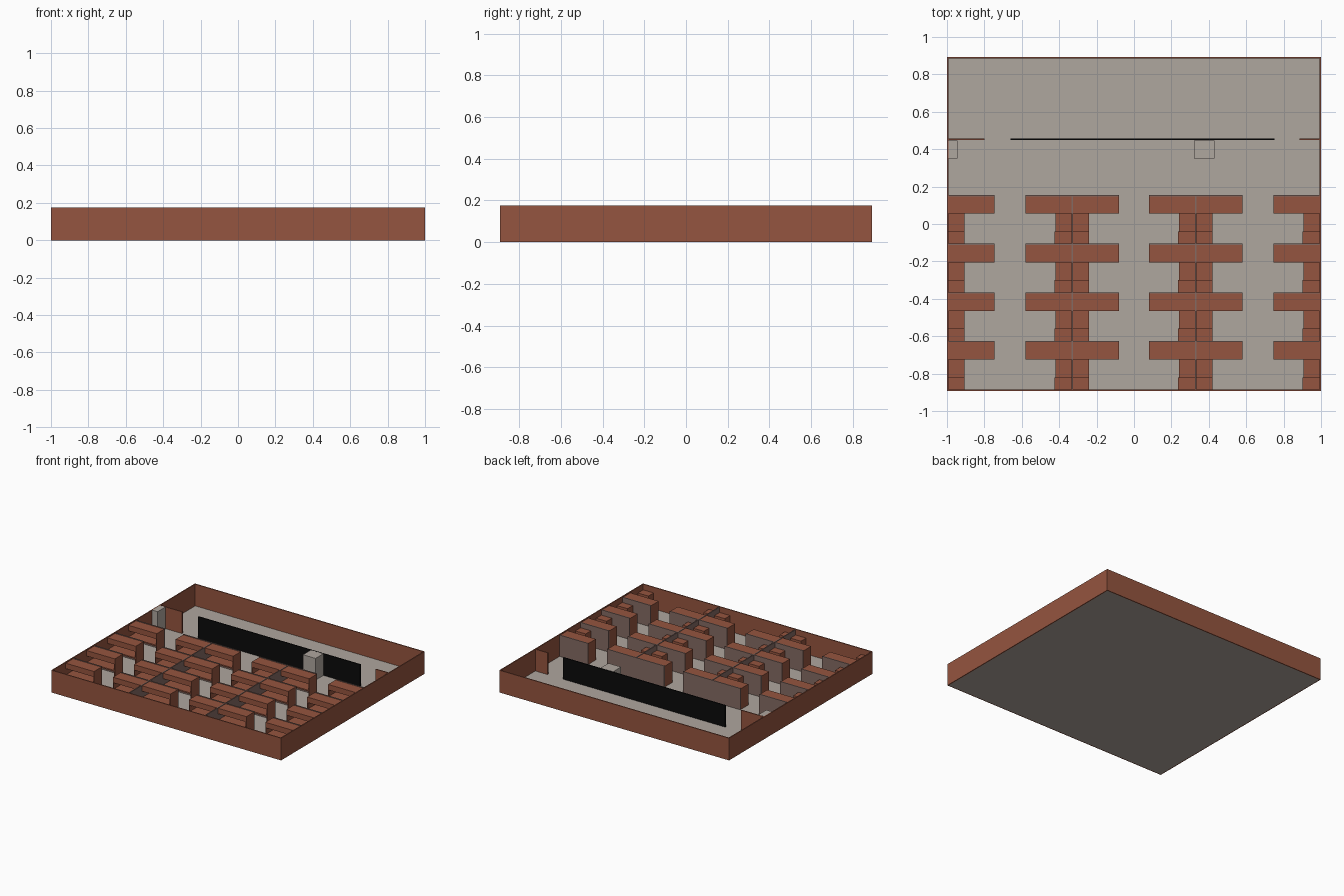
import bpy

if "Cube" in bpy.data.objects:
    bpy.data.objects.remove(bpy.data.objects["Cube"])


def material(name, rgb):
    m = bpy.data.materials.new(name)
    m.diffuse_color = (*rgb, 1)
    m.use_nodes = True
    m.node_tree.nodes["Principled BSDF"].inputs["Base Color"].default_value = m.diffuse_color
    return m


BROWN = material("red brown wood", (0.30, 0.09, 0.05))
FLOOR = material("warm grey", (0.43, 0.385, 0.345))
FABRIC = material("taupe fabric", (0.23, 0.145, 0.125))
BLACK = material("black", (0.003, 0.003, 0.003))


def box(name, x0, x1, y0, y1, z0, z1, mat):
    """Box between two corners, in any x order."""
    x0, x1 = min(x0, x1), max(x0, x1)
    bpy.ops.mesh.primitive_cube_add(
        size=1, location=((x0 + x1) / 2, (y0 + y1) / 2, (z0 + z1) / 2))
    o = bpy.context.object
    o.name = name
    o.scale = (x1 - x0, y1 - y0, z1 - z0)
    bpy.ops.object.transform_apply(location=False, rotation=False, scale=True)
    o.data.materials.append(mat)
    return o


H = 0.175      # room height
D = 0.893      # half depth
T = 0.008      # wall thickness
P = 0.172      # partition height

# Floor slab and outer walls
box("floor", -1 + T, 1 - T, -D + T, D - T, 0, 0.004, FLOOR)
box("front_wall", -1, 1, -D, -D + T, 0, H, BROWN)
box("back_wall", -1, 1, D - T, D, 0, H, BROWN)
for s, side in ((-1, "left"), (1, "right")):
    box(side + "_wall", s, s * (1 - T), -D + T, D - T, 0, H, BROWN)

# Rear divider: dark screen between two wall stubs
box("dark_screen", -0.66, 0.75, 0.448, 0.456, 0.004, H, BLACK)
box("left_stub_wall", -1 + T, -0.80, 0.448, 0.456, 0.004, H, BROWN)
box("right_stub_wall", 0.885, 1 - T, 0.448, 0.456, 0.004, H, BROWN)

# Columns and the floor strip leading to one of them
box("left_column", -1 + T, -0.945, 0.35, 0.447, 0.004, H, FLOOR)
box("middle_column", 0.32, 0.43, 0.35, 0.447, 0.004, H, FLOOR)
box("floor_strip", 0.328, 0.334, 0.158, 0.35, 0.004, 0.01, FLOOR)

# Long partitions between back-to-back cubicles
for x in (-0.331, 0.331):
    box("spine_partition", x - 0.004, x + 0.004, -D + T, 0.155, 0.004, P, FABRIC)


def cubicle(x, d, y, y_end):
    """Workstation opening in direction d from a spine at x, back panel at y."""
    a, b = x + d * 0.004, x + d * 0.25
    box("back_partition", a, b, y - 0.007, y, 0.004, P, FABRIC)
    box("overhead_cabinet", a, b, y - 0.10, y - 0.007, 0.125, P - 0.004, BROWN)
    box("main_desk", a, b - d * 0.006, y - 0.10, y - 0.007, 0.066, 0.076, BROWN)
    box("end_panel", b - d * 0.006, b, y - 0.10, y - 0.007, 0.004, 0.125, BROWN)
    box("side_desk", a, x + d * 0.09, y_end + 0.065, y - 0.10, 0.066, 0.076, BROWN)
    box("file_cabinet", a, x + d * (0.095 if d < 0 else 0.09),
        y_end, y_end + 0.065, 0.004, 0.13, BROWN)


# Four rows of six cubicles
for row in range(4):
    y = 0.155 - 0.26 * row
    y_end = max(y - 0.26, -D + T)
    for x, d in ((-0.996, 1), (-0.331, -1), (-0.331, 1),
                 (0.331, -1), (0.331, 1), (0.996, -1)):
        cubicle(x, d, y, y_end)
